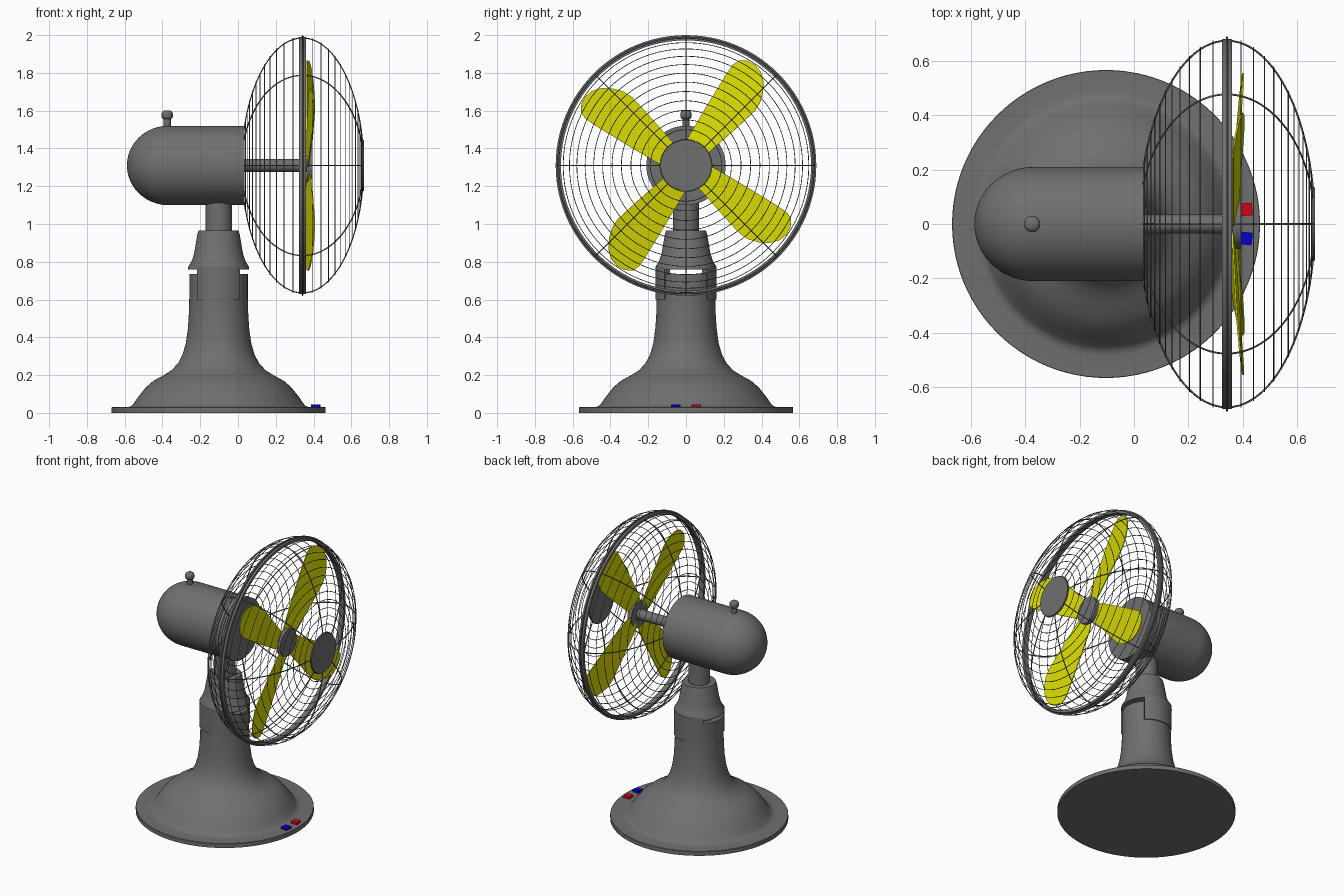
import bpy, bmesh
from math import sin, cos, pi, radians, hypot
from mathutils import Matrix

if "Cube" in bpy.data.objects:
    bpy.data.objects.remove(bpy.data.objects["Cube"])

CX, CZ, RIM_X = -0.103, 1.31, 0.342   # stand axis, fan axis height, guard rim plane


def material(name, color):
    m = bpy.data.materials.new(name)
    m.diffuse_color = color
    m.use_nodes = True
    m.node_tree.nodes["Principled BSDF"].inputs["Base Color"].default_value = m.diffuse_color
    return m


DARK = material("dark_grey", (0.16, 0.16, 0.16, 1))
YELLOW = material("yellow", (0.7, 0.72, 0.0, 1))
RED = material("red", (0.7, 0.0, 0.005, 1))
BLUE = material("blue", (0.0, 0.0, 0.6, 1))


def smooth_shade(ob, angle):
    bpy.ops.object.select_all(action='DESELECT')
    ob.select_set(True)
    bpy.context.view_layer.objects.active = ob
    bpy.ops.object.shade_smooth_by_angle(angle=radians(angle))


def finish(name, bm, mat=DARK, smooth=True):
    bmesh.ops.remove_doubles(bm, verts=bm.verts, dist=1e-5)
    bmesh.ops.recalc_face_normals(bm, faces=bm.faces)
    me = bpy.data.meshes.new(name)
    bm.to_mesh(me)
    bm.free()
    ob = bpy.data.objects.new(name, me)
    bpy.context.collection.objects.link(ob)
    me.materials.append(mat)
    if smooth:
        smooth_shade(ob, 35)
    return ob


def lathe(name, profile, loc, along_x=False, closed=False, arc=None, n=64):
    """Revolve (radius, height) points; arc=(start, end) makes a capped sector."""
    bm = bmesh.new()
    a0, a1 = arc or (0, 2 * pi)
    steps = n + 1 if arc else n
    rings = []
    for i in range(steps):
        a = a0 + (a1 - a0) * i / n
        rings.append([bm.verts.new((r * cos(a), r * sin(a), h)) for r, h in profile])
    k = len(profile)
    for i in range(n):
        p, q = rings[i], rings[(i + 1) % steps]
        for j in range(k if closed else k - 1):
            m = (j + 1) % k
            bm.faces.new((p[j], q[j], q[m], p[m]))
    if arc:
        bm.faces.new(rings[0])
        bm.faces.new(rings[-1])
    rot = Matrix.Rotation(pi / 2, 4, 'Y') if along_x else Matrix()
    bm.transform(Matrix.Translation(loc) @ rot)
    return finish(name, bm)


def cylinder(name, r, h0, h1, loc, along_x=False):
    return lathe(name, [(0, h0), (r, h0), (r, h1), (0, h1)], loc, along_x, n=40)


def wires(name, paths, cyclic, radius):
    cu = bpy.data.curves.new(name, 'CURVE')
    cu.dimensions = '3D'
    cu.bevel_depth = radius
    cu.bevel_resolution = 1
    cu.materials.append(DARK)
    for pts in paths:
        s = cu.splines.new('POLY')
        s.points.add(len(pts) - 1)
        for p, co in zip(s.points, pts):
            p.co = (*co, 1)
        s.use_cyclic_u = cyclic
    ob = bpy.data.objects.new(name, cu)
    bpy.context.collection.objects.link(ob)
    bpy.ops.object.select_all(action='DESELECT')
    ob.select_set(True)
    bpy.context.view_layer.objects.active = ob
    bpy.ops.object.convert(target='MESH')
    smooth_shade(bpy.context.view_layer.objects.active, 60)


# Stand: plate flowing into a flared pedestal
stand = (CX, 0, 0)
lathe("base_pedestal", [(0, 0), (0.567, 0), (0.567, 0.028), (0.565, 0.03), (0.485, 0.03),
                        (0.466, 0.034), (0.452, 0.046), (0.425, 0.085), (0.385, 0.135),
                        (0.345, 0.17), (0.295, 0.197), (0.25, 0.225), (0.215, 0.262),
                        (0.19, 0.31), (0.173, 0.37), (0.162, 0.45), (0.157, 0.53),
                        (0.155, 0.605), (0, 0.605)], stand, n=96)

# Interlocking collar: lower tabs face +-x, upper tabs face +-y
for i, side in enumerate(("front", "right", "back", "left")):
    c = -pi / 2 + i * pi / 2
    low, high, outer = (0.60, 0.775, 0.162) if i % 2 == 0 else (0.60, 0.735, 0.155)
    w = pi / 4 - 0.005
    lathe("collar_tab_" + side, [(0.12, low), (outer, low), (outer, high), (0.12, high)],
          stand, closed=True, arc=(c - w, c + w), n=16)
lathe("neck", [(0, 0.76), (0.162, 0.76), (0.16, 0.775), (0.142, 0.805), (0.13, 0.84),
               (0.112, 0.945), (0.106, 0.965), (0, 0.965)], stand)
cylinder("post", 0.07, 0.95, 1.15, stand)

# Speed buttons
for name, ang, mat in (("red_button", 5.9, RED), ("blue_button", -5.9, BLUE)):
    bm = bmesh.new()
    bmesh.ops.create_cube(bm, size=1)
    bm.transform(Matrix.Translation(stand) @ Matrix.Rotation(radians(ang), 4, 'Z')
                 @ Matrix.Translation((0.518, 0, 0.033)) @ Matrix.Diagonal((0.046, 0.046, 0.024, 1)))
    finish(name, bm, mat, smooth=False)

# Motor housing with domed back, knob, shaft and hub
axis = (0, 0, CZ)
dome = [(0.21 * sin(t * pi / 24), -0.37 - 0.218 * cos(t * pi / 24)) for t in range(13)]
lathe("motor_housing", dome + [(0.21, 0.035), (0, 0.035)], axis, along_x=True)
knob = (-0.375, 0, 0)
cylinder("knob_stem", 0.019, 1.48, 1.57, knob)
lathe("knob_cap", [(0, 1.553), (0.018, 1.554), (0.026, 1.559), (0.03, 1.568), (0.03, 1.584),
                   (0.027, 1.593), (0.018, 1.6), (0, 1.602)], knob, n=32)
cylinder("shaft", 0.035, 0.03, 0.37, axis, True)
cylinder("hub", 0.092, 0.362, 0.392, axis, True)

# Four blades: outline in (along, across), opposite pairs share a pitch
outline = [(0.06, -0.05), (0.113, -0.066), (0.3, -0.068), (0.523, -0.066), (0.585, -0.062),
           (0.622, -0.045), (0.643, -0.005), (0.645, 0.04), (0.628, 0.085), (0.59, 0.125),
           (0.54, 0.15), (0.485, 0.165), (0.43, 0.163), (0.3, 0.125), (0.129, 0.071), (0.06, 0.05)]
for i in range(4):
    a = radians(59) + i * pi / 2
    x0, cone, k = (0.375, 0.0, 0.18) if i % 2 == 0 else (0.362, 0.06, -0.08)
    bm = bmesh.new()
    bm.faces.new([bm.verts.new((x0 + cone * u + k * w, u * cos(a) + w * sin(a),
                                CZ + u * sin(a) - w * cos(a))) for u, w in outline])
    ob = finish("blade_%d" % (i + 1), bm, YELLOW, smooth=False)
    mod = ob.modifiers.new("thickness", 'SOLIDIFY')
    mod.thickness = 0.006
    mod.offset = 0

# Wire guard: half-ellipse profiles front and back
R = 0.675


def guard_profile(depth, r_end, count):
    """Points (x, r) evenly spaced along the profile from the rim inward."""
    fine = [(RIM_X + depth * sin(t * pi / 2000), R * cos(t * pi / 2000)) for t in range(1001)]
    fine = [p for p in fine if p[1] >= r_end]
    dist = [0]
    for p, q in zip(fine, fine[1:]):
        dist.append(dist[-1] + hypot(q[0] - p[0], q[1] - p[1]))
    return [next(p for p, d in zip(fine, dist) if d >= dist[-1] * i / count - 1e-9)
            for i in range(count + 1)]


for side, depth, r_end in (("front", 0.323, 0.13), ("back", -0.323, 0.19)):
    rings = [p for p in guard_profile(depth, 0.13, 13)[1:] if p[1] >= r_end - 0.01]
    wires(side + "_guard_rings",
          [[(x, (r + 0.007) * cos(j * pi / 40), CZ + (r + 0.007) * sin(j * pi / 40)) for j in range(80)]
           for x, r in rings], True, 0.0022)
    spoke = guard_profile(depth, r_end, 30)
    wires(side + "_guard_spokes",
          [[(x, r * cos(j * pi / 4), CZ + r * sin(j * pi / 4)) for x, r in spoke] for j in range(8)],
          False, 0.0035)

# Guard rim and front badge disc
lathe("guard_rim", [(0.662, 0.324), (0.68, 0.324), (0.682, 0.338), (0.69, 0.339), (0.69, 0.345),
                    (0.682, 0.346), (0.68, 0.36), (0.662, 0.36)], axis, True, closed=True, n=96)
cylinder("guard_center_disc", 0.135, 0.655, 0.667, axis, True)
